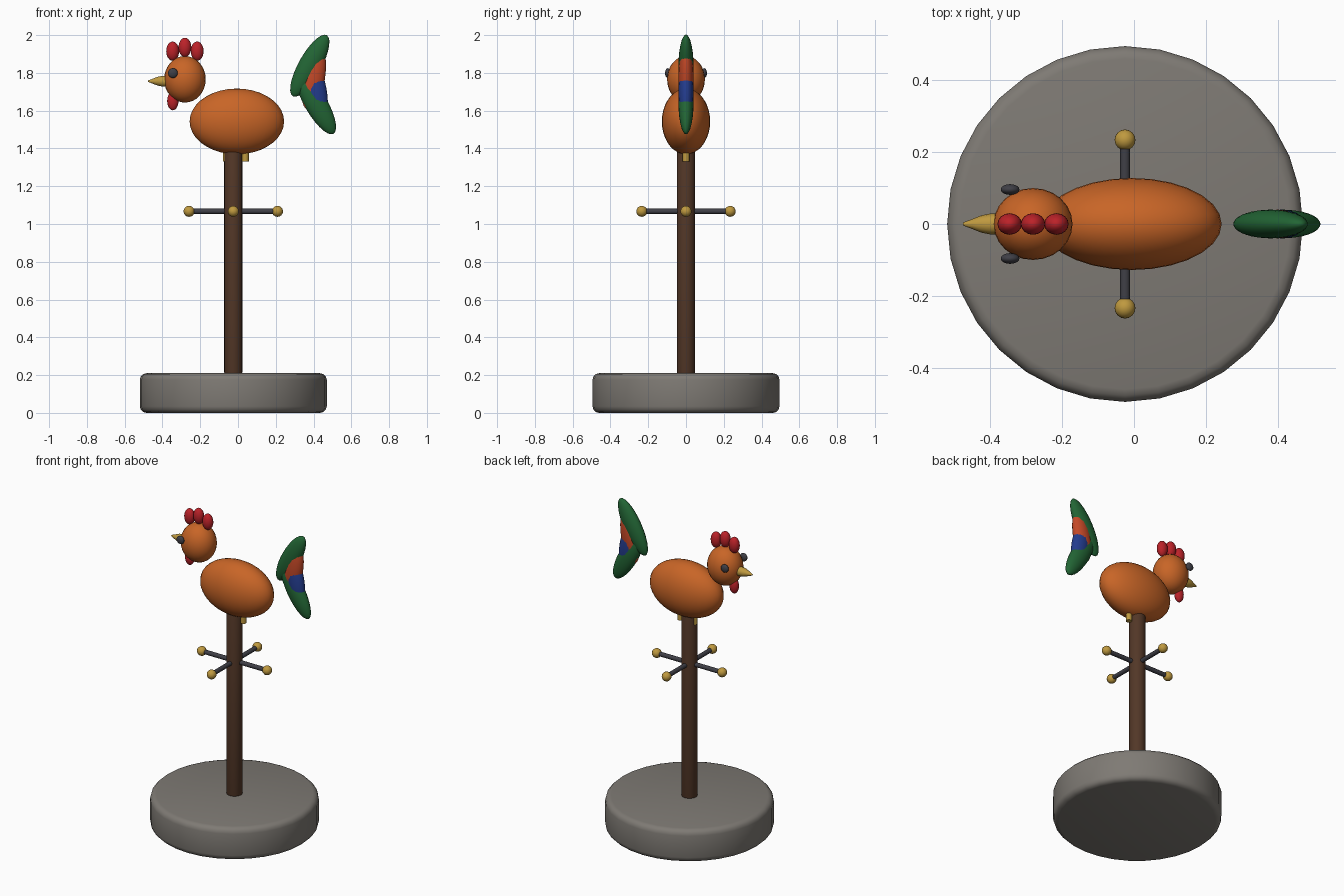
import bpy, math
from mathutils import Vector

if "Cube" in bpy.data.objects:
    bpy.data.objects.remove(bpy.data.objects["Cube"])


def mat(name, r, g, b):
    m = bpy.data.materials.new(name)
    m.diffuse_color = (r, g, b, 1)
    m.use_nodes = True
    m.node_tree.nodes["Principled BSDF"].inputs["Base Color"].default_value = m.diffuse_color
    return m


STONE = mat("grey stone", 0.21, 0.195, 0.175)
WOOD = mat("brown wood", 0.085, 0.038, 0.02)
IRON = mat("dark iron", 0.05, 0.05, 0.062)
GOLD = mat("gold", 0.52, 0.32, 0.05)
ORANGE = mat("orange plumage", 0.58, 0.13, 0.02)
RED = mat("comb red", 0.50, 0.016, 0.022)
GREEN = mat("feather green", 0.016, 0.13, 0.035)
RUST = mat("feather rust", 0.55, 0.065, 0.02)
BLUE = mat("feather blue", 0.017, 0.045, 0.27)

CX = -0.025  # axis of the post


def finish(name, material, bevel=0.0):
    ob = bpy.context.object
    ob.name = name
    ob.data.materials.append(material)
    if bevel:
        bpy.ops.object.transform_apply(location=False, rotation=False, scale=True)
        mod = ob.modifiers.new("bevel", 'BEVEL')
        mod.width, mod.segments = bevel, 3
        bpy.ops.object.modifier_apply(modifier=mod.name)
    bpy.ops.object.shade_smooth_by_angle(angle=math.radians(40))
    return ob


def ellipsoid(name, material, loc, radii, tilt=0.0, seg=20, rings=14):
    bpy.ops.mesh.primitive_uv_sphere_add(segments=seg, ring_count=rings, radius=1,
                                         location=loc, rotation=(0, math.radians(tilt), 0))
    bpy.context.object.scale = radii
    return finish(name, material)


def rod(name, material, a, b, radius, seg=16, bevel=0.0):
    a, b = Vector(a), Vector(b)
    d = b - a
    bpy.ops.mesh.primitive_cylinder_add(vertices=seg, radius=radius, depth=d.length,
                                        location=(a + b) / 2,
                                        rotation=d.to_track_quat('Z', 'Y').to_euler())
    return finish(name, material, bevel)


# Base and post
rod("base", STONE, (CX, 0, 0), (CX, 0, 0.21), 0.495, 32, 0.035)
rod("post", WOOD, (CX, 0, 0.205), (CX, 0, 1.39), 0.048, 20, 0.01)

# Compass cross with ball ends
H, Z = 0.234, 1.067
rod("cross_rod_x", IRON, (CX - H, 0, Z), (CX + H, 0, Z), 0.014, 12)
rod("cross_rod_y", IRON, (CX, -H, Z), (CX, H, Z), 0.014, 12)
for i, (dx, dy) in enumerate(((1, 0), (-1, 0), (0, 1), (0, -1))):
    ellipsoid(f"cross_ball_{i + 1}", GOLD, (CX + dx * H, dy * H, Z), (0.029,) * 3, seg=16, rings=12)

# Bird body, legs and head
ellipsoid("body", ORANGE, (-0.006, 0, 1.543), (0.25, 0.128, 0.174), seg=28, rings=18)
for name, x in (("front_leg", -0.062), ("rear_leg", 0.039)):
    rod(name, GOLD, (x, 0, 1.33), (x, 0, 1.42), 0.018, 12)
ellipsoid("head", ORANGE, (-0.281, 0, 1.766), (0.11, 0.1, 0.123), seg=24, rings=16)

# Beak: a turned profile along -x
profile = [(-0.476, 0.004), (-0.45, 0.014), (-0.425, 0.024), (-0.40, 0.029), (-0.37, 0.03)]
N = 14
verts = [(x, r * math.cos(2 * math.pi * k / N), 1.756 + r * math.sin(2 * math.pi * k / N))
         for x, r in profile for k in range(N)]
faces = [(i * N + k, (i + 1) * N + k, (i + 1) * N + (k + 1) % N, i * N + (k + 1) % N)
         for i in range(len(profile) - 1) for k in range(N)]
faces += [tuple(range(N)), tuple(reversed(range(len(verts) - N, len(verts))))]
me = bpy.data.meshes.new("beak")
me.from_pydata(verts, [], faces)
beak = bpy.data.objects.new("beak", me)
bpy.context.collection.objects.link(beak)
bpy.ops.object.select_all(action='DESELECT')
beak.select_set(True)
bpy.context.view_layer.objects.active = beak
finish("beak", GOLD)

# Comb, wattle and eyes
for i, (x, z) in enumerate(((-0.346, 1.915), (-0.281, 1.935), (-0.216, 1.915))):
    ellipsoid(f"comb_{i + 1}", RED, (x, 0, z), (0.034, 0.03, 0.051), seg=16, rings=12)
ellipsoid("wattle", RED, (-0.345, 0, 1.652), (0.03, 0.025, 0.05), seg=16, rings=12)
for name, s in (("eye_right", -1), ("eye_left", 1)):
    ellipsoid(name, IRON, (-0.345, s * 0.096, 1.799), (0.026, 0.015, 0.026), seg=16, rings=12)

# Tail feathers, fanned
for name, m, x, z, length, tilt in (
        ("tail_feather_top", GREEN, 0.38, 1.838, 0.185, 29),
        ("tail_feather_upper", RUST, 0.40, 1.772, 0.17, 10),
        ("tail_feather_lower", BLUE, 0.41, 1.703, 0.17, -10),
        ("tail_feather_bottom", GREEN, 0.413, 1.638, 0.185, -30)):
    ellipsoid(name, m, (x, 0, z), (0.06, 0.04, length), tilt)
